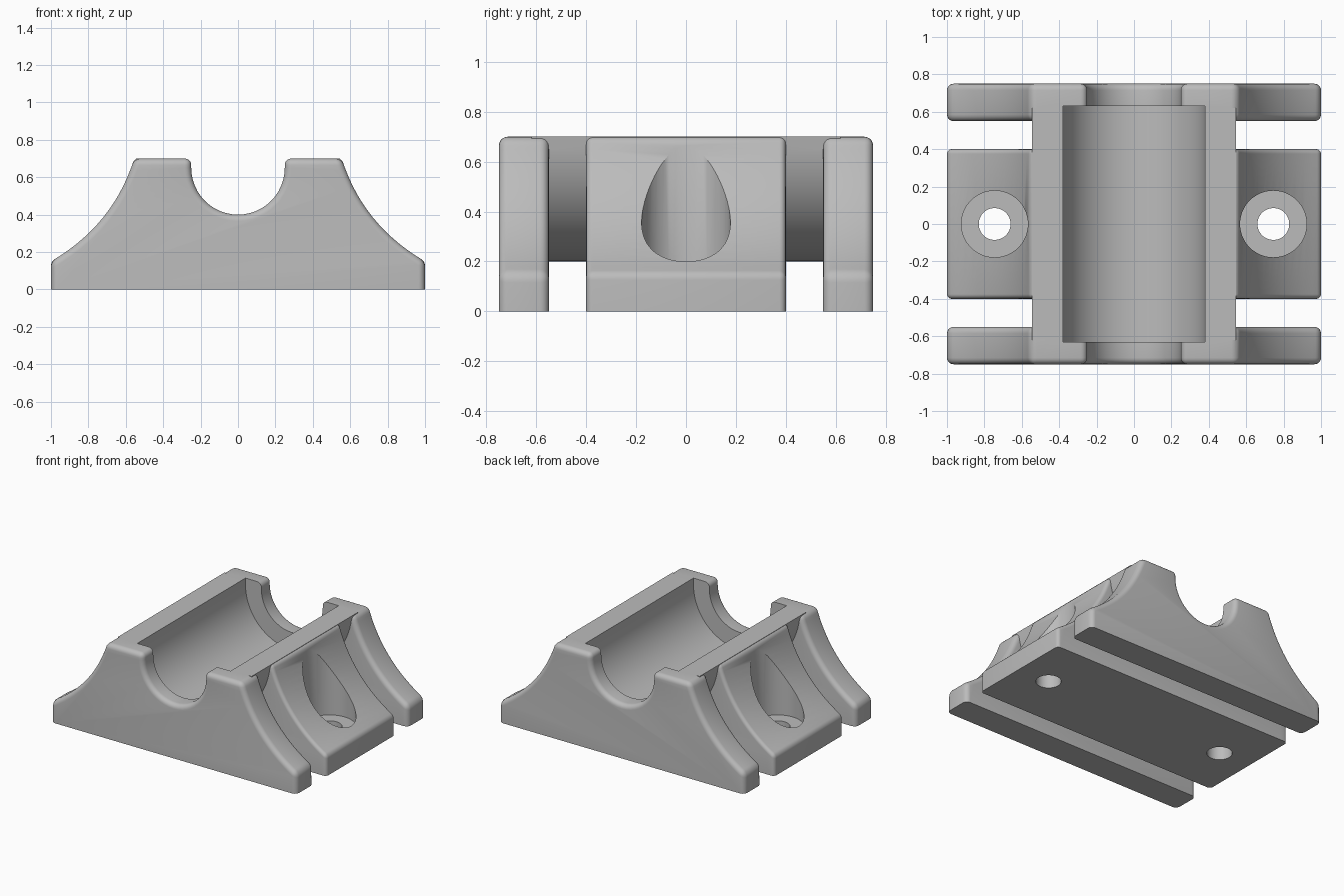
import bpy, bmesh
from math import pi, sin, cos, radians

default = bpy.data.objects.get("Cube")
if default:
    bpy.data.objects.remove(default, do_unlink=True)

TOP, BELOW, ROUND = 0.70, -0.10, 0.035

grey = bpy.data.materials.new("plain grey")
grey.use_nodes = True
colour = (0.5, 0.5, 0.5, 1)
grey.diffuse_color = colour
grey.node_tree.nodes["Principled BSDF"].inputs["Base Color"].default_value = colour


def prism(name, outline, y0, y1, bevel=0.0):
    """Extrude an x-z outline along y and round its sharp edges."""
    bm = bmesh.new()
    face = bm.faces.new([bm.verts.new((x, y0, z)) for x, z in outline])
    out = bmesh.ops.extrude_face_region(bm, geom=[face])
    moved = [g for g in out["geom"] if isinstance(g, bmesh.types.BMVert)]
    bmesh.ops.translate(bm, vec=(0, y1 - y0, 0), verts=moved)
    bmesh.ops.recalc_face_normals(bm, faces=bm.faces)
    if bevel:
        sharp = [e for e in bm.edges if e.calc_face_angle(0) > radians(25)
                 and max(v.co.z for v in e.verts) > 0]
        bmesh.ops.bevel(bm, geom=sharp, offset=bevel, segments=5, profile=0.5,
                        affect='EDGES', clamp_overlap=True)
    mesh = bpy.data.meshes.new(name)
    bm.to_mesh(mesh)
    bm.free()
    obj = bpy.data.objects.new(name, mesh)
    bpy.context.collection.objects.link(obj)
    return obj


def peg(name, x, radius, z0, z1):
    bpy.ops.mesh.primitive_cylinder_add(vertices=64, radius=radius, depth=z1 - z0,
                                        location=(x, 0, (z0 + z1) / 2))
    obj = bpy.context.object
    obj.name = name
    return obj


def combine(target, tool, operation):
    mod = target.modifiers.new(tool.name, 'BOOLEAN')
    mod.operation, mod.solver, mod.object = operation, 'EXACT', tool
    bpy.context.view_layer.objects.active = target
    bpy.ops.object.modifier_apply(modifier=mod.name)
    bpy.data.objects.remove(tool, do_unlink=True)


def trough(radius, centre, rim, steps=24):
    """U-shaped path from the left rim round to the right rim."""
    arc = [(-radius * cos(pi * i / steps), centre - radius * sin(pi * i / steps))
           for i in range(steps + 1)]
    return [(-radius, rim)] + arc + [(radius, rim)]


# Concave flank from the top shoulder down to the toe
def flank(steps=14):
    a, b, c = (0.555, TOP), (0.665, 0.345), (1.0, 0.15)
    ts = [i / steps for i in range(steps + 1)]
    return [tuple((1 - t) ** 2 * a[k] + 2 * t * (1 - t) * b[k] + t * t * c[k]
                  for k in (0, 1)) for t in ts]


right = flank() + [(1, BELOW)]
left = [(-x, z) for x, z in reversed(right)]

# Middle foot, curved core and the two notched end plates
block = prism("cradle_block", left + right, -0.4, 0.4, 0.025)
shell = [(x, z) for x, z in trough(0.545, 0.745, TOP, 48)[1:-1] if z < TOP - 0.03]
core = prism("core", [(-0.545, TOP)] + shell + [(0.545, TOP)], -0.62, 0.62)
combine(block, core, 'UNION')
notched = left + trough(0.25, 0.65, TOP) + right
for side in (-1, 1):
    plate = prism("end_plate", notched, side * 0.55, side * 0.75, ROUND)
    combine(block, plate, 'UNION')

# Bore, screw holes with counterbores, and a flat underside
combine(block, prism("bore", trough(0.38, 0.65, 1, 48), -0.63, 0.63), 'DIFFERENCE')
for side in (-1, 1):
    x = side * 0.745
    combine(block, peg("screw_hole", x, 0.085, -1, 1), 'DIFFERENCE')
    combine(block, peg("counterbore", x, 0.178, 0.15, 1), 'DIFFERENCE')
base = [(-2, -1), (2, -1), (2, 0), (-2, 0)]
combine(block, prism("base_cutter", base, -2, 2), 'DIFFERENCE')

block.data.materials.clear()
block.data.materials.append(grey)
for poly in block.data.polygons:
    poly.material_index = 0
bpy.ops.object.select_all(action='DESELECT')
block.select_set(True)
bpy.context.view_layer.objects.active = block
bpy.ops.object.shade_smooth_by_angle(angle=radians(30))
